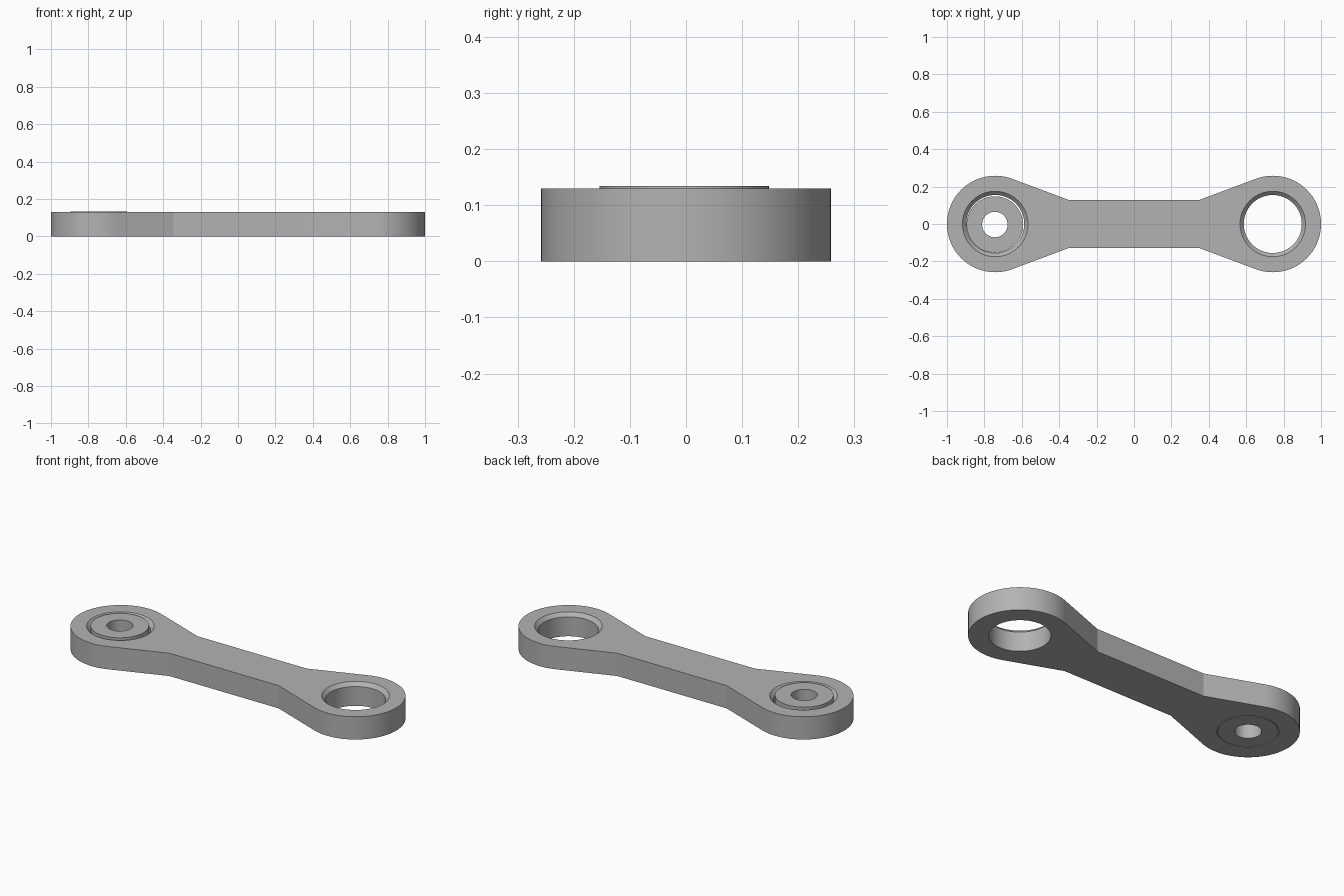
import bpy, bmesh
from math import sin, cos, pi, acos, atan2, hypot, radians

if "Cube" in bpy.data.objects:
    bpy.data.objects.remove(bpy.data.objects["Cube"], do_unlink=True)

EYE_X, EYE_R = 0.742, 0.258        # end eyes
NECK_X, NECK_Y = 0.345, 0.127      # straight middle bar
HEIGHT, HOLE_R, CHAMFER = 0.13, 0.155, 0.02
SEGMENTS = 96

steel = bpy.data.materials.new("grey steel")
steel.use_nodes = True
colour = (0.45, 0.45, 0.45, 1)
steel.diffuse_color = colour
steel.node_tree.nodes["Principled BSDF"].inputs["Base Color"].default_value = colour


def make_object(name, bm):
    bmesh.ops.recalc_face_normals(bm, faces=bm.faces)
    mesh = bpy.data.meshes.new(name)
    bm.to_mesh(mesh)
    bm.free()
    obj = bpy.data.objects.new(name, mesh)
    bpy.context.collection.objects.link(obj)
    mesh.materials.append(steel)
    return obj


def lathe(name, profile, location, closed=False):
    """Revolve (radius, z) points around z; open profiles get flat caps."""
    bm = bmesh.new()
    rings = [[bm.verts.new((r * cos(2 * pi * i / SEGMENTS), r * sin(2 * pi * i / SEGMENTS), z))
              for i in range(SEGMENTS)] for r, z in profile]
    pairs = list(zip(rings, rings[1:]))
    if closed:
        pairs.append((rings[-1], rings[0]))
    else:
        bm.faces.new(rings[0])
        bm.faces.new(rings[-1])
    for low, high in pairs:
        for i in range(SEGMENTS):
            j = (i + 1) % SEGMENTS
            bm.faces.new((low[i], low[j], high[j], high[i]))
    obj = make_object(name, bm)
    obj.location = location
    return obj


def smooth(obj):
    bpy.ops.object.select_all(action='DESELECT')
    obj.select_set(True)
    bpy.context.view_layer.objects.active = obj
    bpy.ops.object.shade_smooth_by_angle(angle=radians(15))


# Link body: two round eyes joined by tangent flanks to a narrow bar
dx = EYE_X - NECK_X
tangent = pi - atan2(NECK_Y, dx) - acos(EYE_R / hypot(dx, NECK_Y))
half = [(NECK_X, -NECK_Y)]
for i in range(SEGMENTS + 1):
    a = -tangent + 2 * tangent * i / SEGMENTS
    half.append((EYE_X + EYE_R * cos(a), EYE_R * sin(a)))
half.append((NECK_X, NECK_Y))
outline = half + [(-x, -y) for x, y in half]

bm = bmesh.new()
base = bm.faces.new([bm.verts.new((x, y, 0)) for x, y in outline])
top = bmesh.ops.extrude_face_region(bm, geom=[base], use_keep_orig=True)
bmesh.ops.translate(bm, verts=[v for v in top["geom"] if isinstance(v, bmesh.types.BMVert)],
                    vec=(0, 0, HEIGHT))
body = make_object("link_body", bm)

# Through holes with a chamfered upper rim
cutters = []
for side, x in (("left", EYE_X), ("right", -EYE_X)):
    cutter = lathe(side + "_hole_cutter",
                   [(HOLE_R, -0.1), (HOLE_R, HEIGHT - CHAMFER),
                    (HOLE_R + CHAMFER, HEIGHT), (HOLE_R + CHAMFER, HEIGHT + 0.1)], (x, 0, 0))
    cutter.hide_render = True
    cut = body.modifiers.new(side + "_hole", 'BOOLEAN')
    cut.operation = 'DIFFERENCE'
    cut.solver = 'EXACT'
    cut.object = cutter
    cutters.append(cutter)
bpy.context.view_layer.update()
cut_mesh = bpy.data.meshes.new_from_object(
    body.evaluated_get(bpy.context.evaluated_depsgraph_get()))
body.modifiers.clear()
body.data = cut_mesh
for cutter in cutters:
    bpy.data.objects.remove(cutter, do_unlink=True)
smooth(body)

# Bushing pressed into the right eye, standing slightly proud
bushing = lathe("bushing", [(0.068, 0.002), (0.151, 0.002), (0.151, 0.134), (0.068, 0.134)],
                (-EYE_X - 0.002, -0.003, 0), closed=True)
smooth(bushing)
